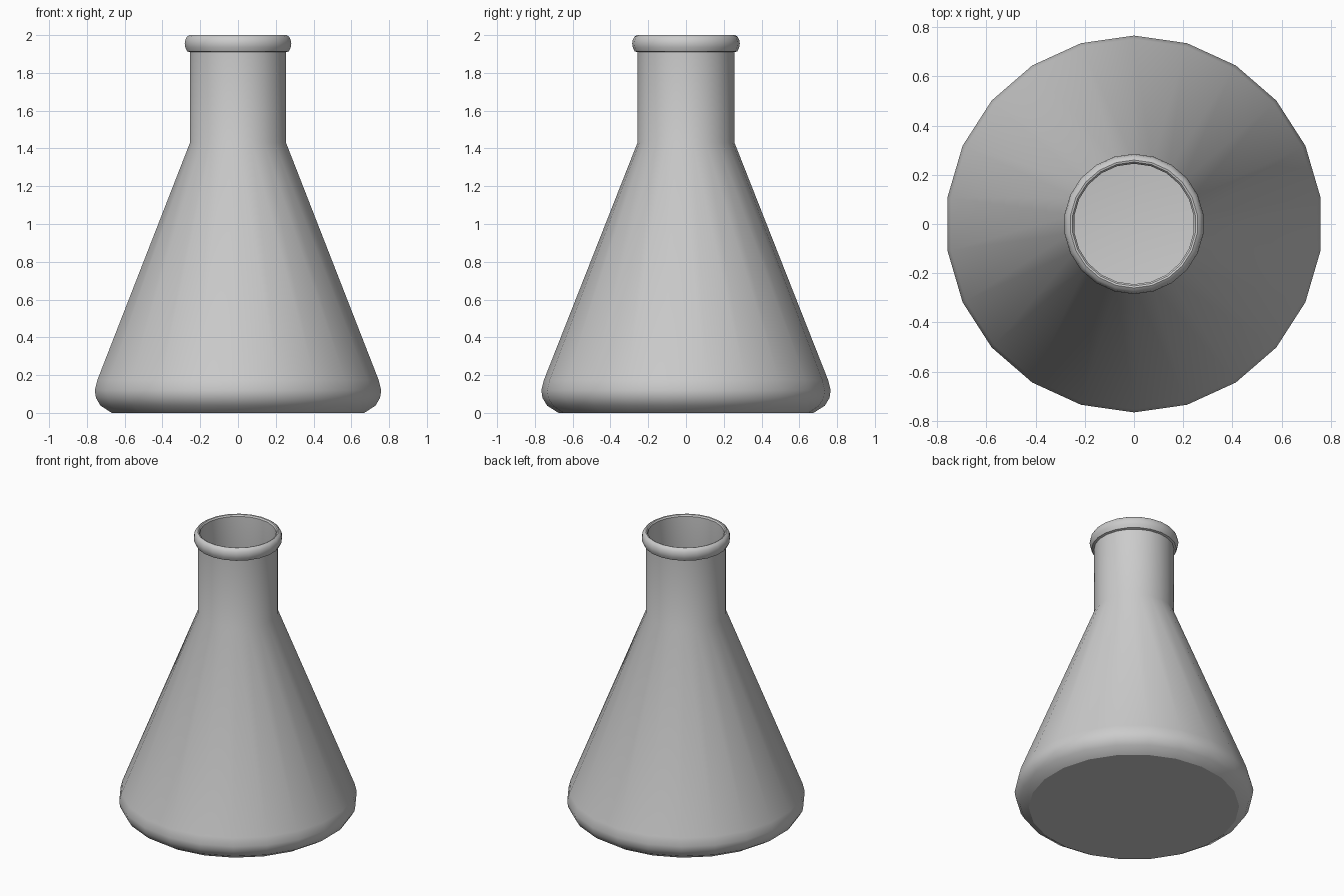
import bpy, bmesh
from math import sin, cos, pi, radians

if "Cube" in bpy.data.objects:
    bpy.data.objects.remove(bpy.data.objects["Cube"])

SIDES = 22
WALL = 0.012

# outer profile (radius, height): rounded base, cone, neck, rolled rim
outer = [(0.675, 0.0), (0.735, 0.038), (0.760, 0.08), (0.766, 0.12), (0.752, 0.175),
         (0.257, 1.43), (0.257, 1.91)]
rim = [(0.272, 1.914), (0.282, 1.936), (0.285, 1.957), (0.281, 1.978), (0.272, 1.992), (0.260, 2.0)]
# inner wall, followed from the mouth down to the floor
inner = [(0.252, 1.998), (0.245, 1.988), (0.245, 1.43)]
inner += [(r - WALL, z) for r, z in reversed(outer[1:5])] + [(0.672, WALL)]


def lathe(name, profile):
    bm = bmesh.new()
    rings = [[bm.verts.new((r * sin(2 * pi * i / SIDES), r * cos(2 * pi * i / SIDES), z))
              for i in range(SIDES)] for r, z in profile]
    for a, b in zip(rings, rings[1:]):
        for i in range(SIDES):
            j = (i + 1) % SIDES
            bm.faces.new((a[i], a[j], b[j], b[i]))
    # underside and inside floor
    bm.faces.new(rings[0])
    bm.faces.new(rings[-1])
    bmesh.ops.recalc_face_normals(bm, faces=bm.faces[:])
    mesh = bpy.data.meshes.new(name)
    bm.to_mesh(mesh)
    bm.free()
    ob = bpy.data.objects.new(name, mesh)
    bpy.context.collection.objects.link(ob)
    bpy.context.view_layer.objects.active = ob
    ob.select_set(True)
    bpy.ops.object.shade_smooth_by_angle(angle=radians(32))
    return ob


# hollow conical flask
lathe("conical_flask", outer + rim + inner)
